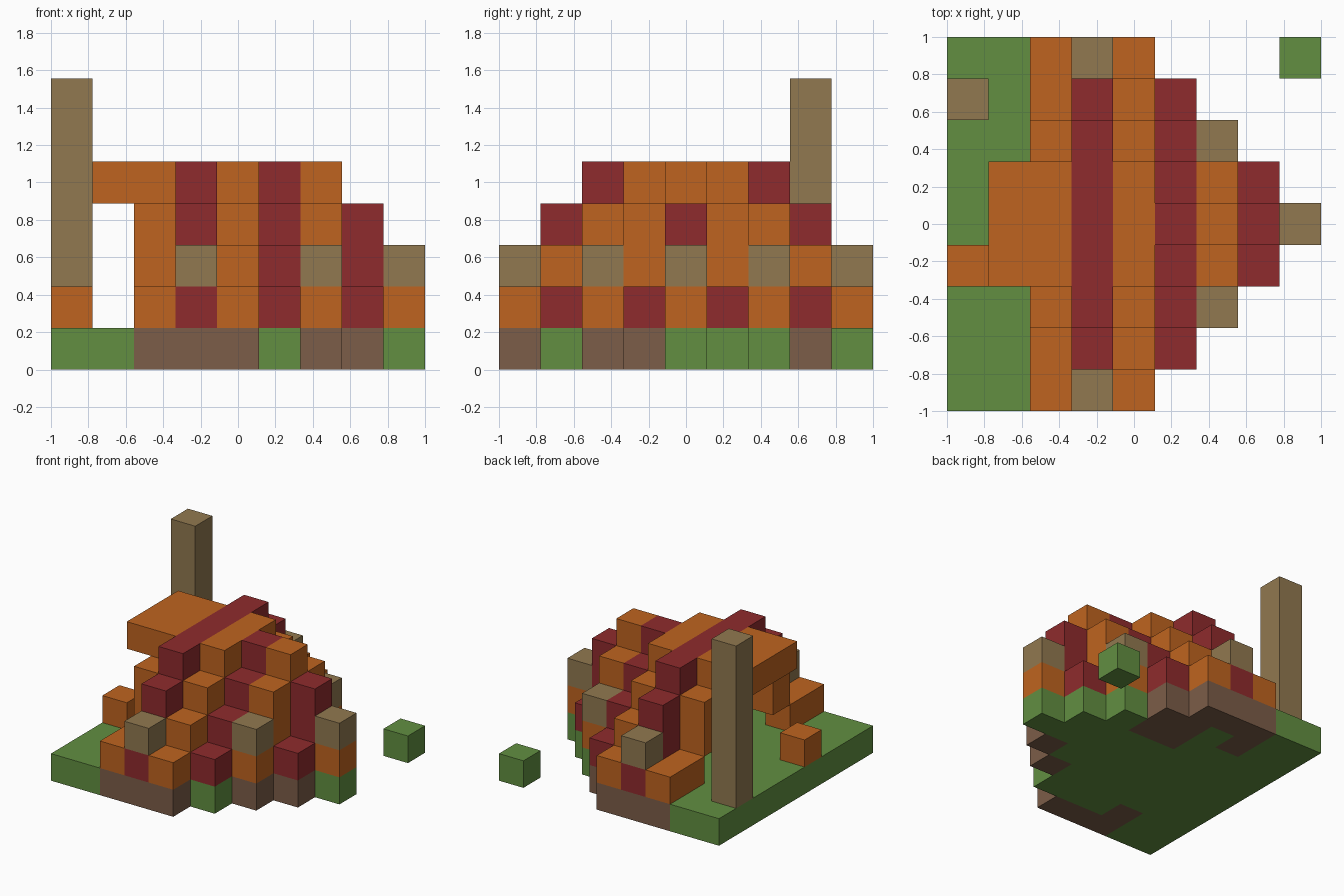
import bpy
import bmesh
from mathutils import Vector

if "Cube" in bpy.data.objects:
    bpy.data.objects.remove(bpy.data.objects["Cube"], do_unlink=True)

N = 9                # grid cells along each side
S = 2 / N            # size of one cell
COLOURS = {
    "grass green": (0.122, 0.275, 0.053),
    "orange cloth": (0.52, 0.127, 0.014),
    "red cloth": (0.275, 0.024, 0.026),
    "tan wood": (0.283, 0.19, 0.08),
    "brown earth": (0.2, 0.109, 0.065),
}
GREEN, ORANGE, RED, TAN, BROWN = range(5)

materials = []
for name, rgb in COLOURS.items():
    m = bpy.data.materials.new(name)
    m.use_nodes = True
    m.diffuse_color = (*rgb, 1)
    bsdf = m.node_tree.nodes["Principled BSDF"]
    bsdf.inputs["Base Color"].default_value = (*rgb, 1)
    bsdf.inputs["Roughness"].default_value = 0.9
    materials.append(m)

AXES = [Vector(v) for v in ((1, 0, 0), (0, 1, 0), (0, 0, 1))]


def block_object(name, cells):
    """Build one mesh from {(i, j, k): colour}, keeping only outer faces."""
    bm = bmesh.new()
    for cell, colour in cells.items():
        centre = Vector(cell) + Vector((0.5, 0.5, 0.5))
        for a in range(3):
            for sign in (1, -1):
                n = AXES[a] * sign
                if tuple(int(c) for c in Vector(cell) + n) in cells:
                    continue
                u, v = AXES[(a + 1) % 3] * sign, AXES[(a + 2) % 3]
                corners = [centre + (n + u * p + v * q) / 2
                           for p, q in ((-1, -1), (1, -1), (1, 1), (-1, 1))]
                face = bm.faces.new([bm.verts.new(c) for c in corners])
                face.material_index = colour
    bmesh.ops.remove_doubles(bm, verts=bm.verts, dist=0.001)
    # Merge neighbouring squares of the same colour
    bmesh.ops.dissolve_limit(bm, angle_limit=0.01, verts=bm.verts,
                             edges=bm.edges, delimit={'MATERIAL'})
    for vert in bm.verts:
        vert.co = Vector((vert.co.x * S - 1, vert.co.y * S - 1, vert.co.z * S))
    mesh = bpy.data.meshes.new(name)
    bm.to_mesh(mesh)
    bm.free()
    for m in materials:
        mesh.materials.append(m)
    obj = bpy.data.objects.new(name, mesh)
    bpy.context.collection.objects.link(obj)
    return obj


# Ground slab: straight on one side, stepped to a point on the other
earth = {(2, 0), (3, 0), (4, 0), (2, 1), (6, 2), (7, 3),
         (2, 8), (3, 8), (4, 8), (2, 7), (5, 7), (4, 7), (5, 6), (4, 6)}
ground = {}
for j in range(N):
    for i in range(5 + min(j, 8 - j)):
        ground[i, j, 0] = BROWN if (i, j) in earth else GREEN
block_object("ground_slab", ground)

# Tent heights from the front edge to the middle, one string per column
PROFILE = {2: "22455", 3: "34555", 4: "23455", 5: "02345",
           6: "00345", 7: "00024", 8: "00003"}
height = {}
for i, column in PROFILE.items():
    for j in range(N):
        h = int(column[min(j, 8 - j)])
        if h:
            height[i, j] = h

# Tent shell: each column reaches down to its lowest neighbour, doorway at -x
tent = {}
for (i, j), h in height.items():
    around = [(i + 1, j), (i, j - 1), (i, j + 1)]
    if i > 2:
        around.append((i - 1, j))
    low = min(height.get(c, 1) for c in around)
    for k in range(min(low, h - 1), h):
        peg = k == 2 and h == 3 and (i == 3 or i in (6, 8))
        tent[i, j, k] = TAN if peg else (RED if i % 2 else ORANGE)
block_object("tent_shell", tent)

# Awning over the doorway
block_object("awning", {(1, j, 4): ORANGE for j in (3, 4, 5)})

# Tall post, small block by the door and the separate grass block
block_object("tall_post", {(0, 7, k): TAN for k in range(1, 7)})
block_object("door_block", {(0, 3, 1): ORANGE})
block_object("grass_block", {(8, 8, 0): GREEN})
